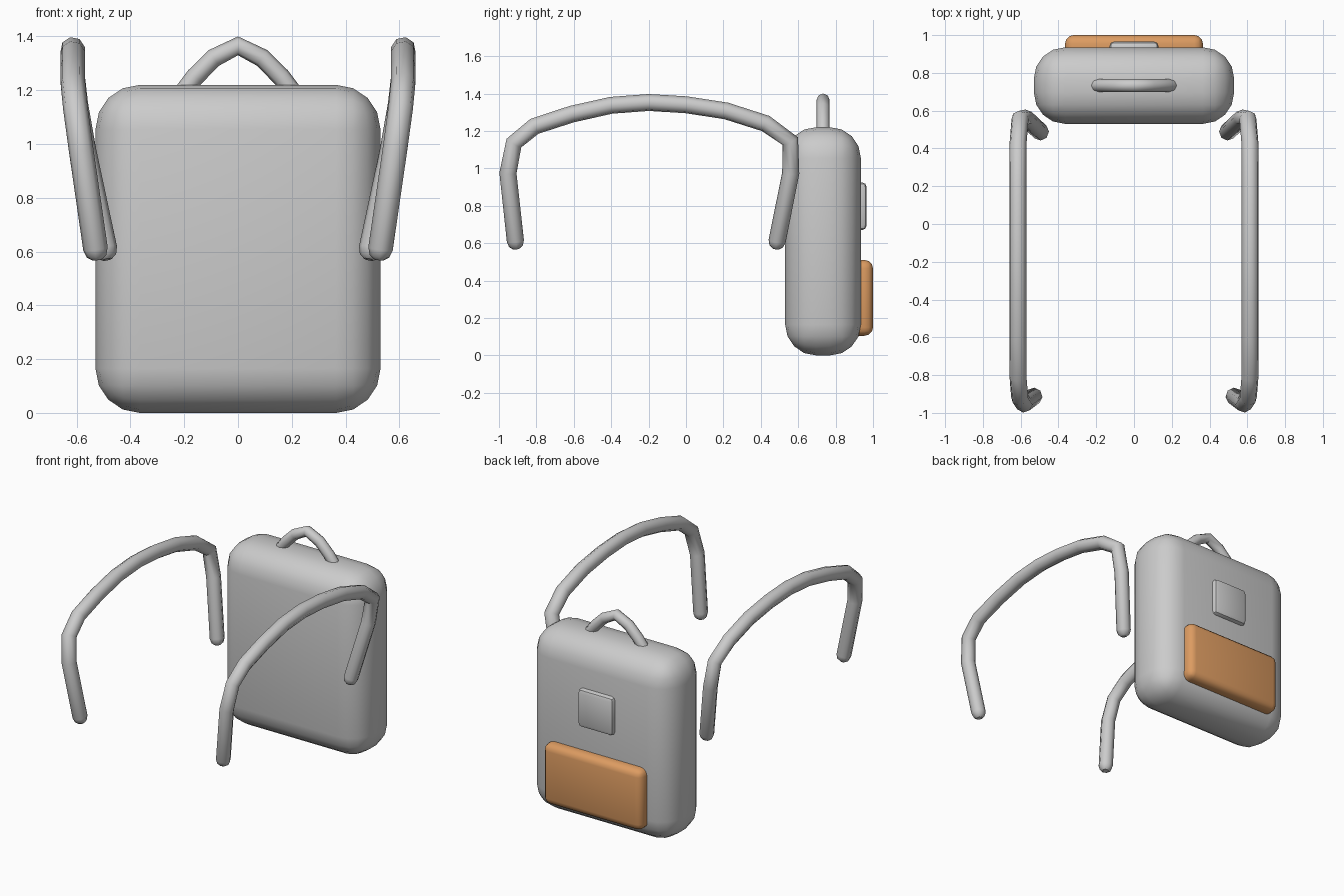
import bpy
from mathutils import Vector

if "Cube" in bpy.data.objects:
    bpy.data.objects.remove(bpy.data.objects["Cube"])


def rounded_box(name, lo, hi, radius, segments):
    lo, hi = Vector(lo), Vector(hi)
    bpy.ops.mesh.primitive_cube_add(size=1, location=(lo + hi) / 2)
    ob = bpy.context.object
    ob.name = name
    ob.scale = hi - lo
    bpy.ops.object.transform_apply(location=False, rotation=False, scale=True)
    bev = ob.modifiers.new("round", 'BEVEL')
    bev.width = radius
    bev.segments = segments
    bpy.ops.object.modifier_apply(modifier=bev.name)
    bpy.ops.object.shade_smooth_by_angle(angle=0.7)
    return ob


def tube(name, points, radius):
    # Extra shrinking points at both ends make rounded caps
    pts = [Vector(p) for p in points]
    a = (pts[0] - pts[1]).normalized() * radius
    b = (pts[-1] - pts[-2]).normalized() * radius
    path = [(pts[0] + a * 0.9, 0.4), (pts[0] + a * 0.6, 0.8)]
    path += [(p, 1.0) for p in pts]
    path += [(pts[-1] + b * 0.6, 0.8), (pts[-1] + b * 0.9, 0.4)]
    cu = bpy.data.curves.new(name, 'CURVE')
    cu.dimensions = '3D'
    cu.bevel_depth = radius
    cu.bevel_resolution = 2
    cu.use_fill_caps = True
    sp = cu.splines.new('POLY')
    sp.points.add(len(path) - 1)
    for point, (co, r) in zip(sp.points, path):
        point.co = (*co, 1)
        point.radius = r
    ob = bpy.data.objects.new(name, cu)
    bpy.context.collection.objects.link(ob)
    bpy.ops.object.select_all(action='DESELECT')
    ob.select_set(True)
    bpy.context.view_layer.objects.active = ob
    bpy.ops.object.convert(target='MESH')
    bpy.ops.object.shade_smooth_by_angle(angle=0.9)
    return bpy.context.object


# Main bag, back patch and pocket
rounded_box("bag_body", (-0.53, 0.53, 0), (0.53, 0.935, 1.22), 0.165, 4)
rounded_box("back_patch", (-0.13, 0.88, 0.67), (0.13, 0.966, 0.925), 0.025, 2)
pocket = rounded_box("back_pocket", (-0.365, 0.86, 0.105), (0.365, 1.0, 0.51), 0.045, 3)
orange = bpy.data.materials.new("pocket_orange")
orange.diffuse_color = (0.72, 0.33, 0.12, 1)
orange.use_nodes = True
orange.node_tree.nodes["Principled BSDF"].inputs["Base Color"].default_value = orange.diffuse_color
pocket.data.materials.append(orange)

# Carry loop on top
loop = [(0.22, 1.17), (0.16, 1.25), (0.09, 1.32), (0, 1.365)]
loop += [(-x, z) for x, z in reversed(loop[:-1])]
tube("top_handle", [(x, 0.733, z) for x, z in loop], 0.035)

# Shoulder straps, arching forward from the bag
strap = [(0.495, 0.487, 0.61), (0.573, 0.56, 0.975), (0.603, 0.558, 1.145),
         (0.614, 0.425, 1.24), (0.615, 0.215, 1.307), (0.615, 0, 1.34),
         (0.615, -0.2, 1.352), (0.615, -0.4, 1.337), (0.615, -0.61, 1.29),
         (0.614, -0.81, 1.225), (0.605, -0.92, 1.135), (0.583, -0.952, 0.975),
         (0.53, -0.912, 0.61)]
for side, label in ((1, "right"), (-1, "left")):
    tube(f"shoulder_strap_{label}", [(side * x, y, z) for x, y, z in strap], 0.046)
